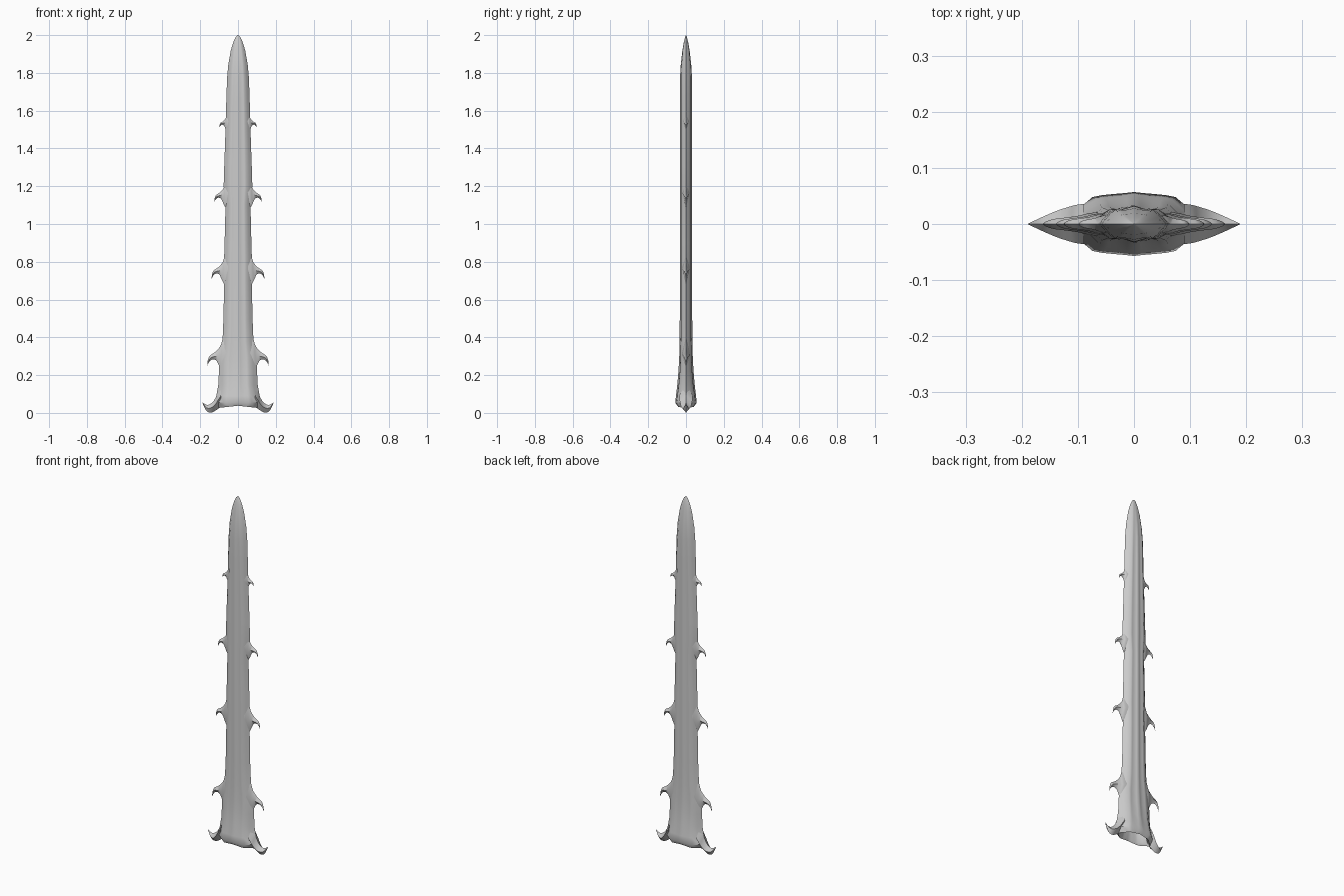
import bpy, bmesh
from mathutils import Vector

if "Cube" in bpy.data.objects:
    bpy.data.objects.remove(bpy.data.objects["Cube"])


def make_object(name, rings, cap_start=True, cap_end=True, angle=0.7):
    """Loft closed rings of points into a smooth-shaded object."""
    bm = bmesh.new()
    loops = [[bm.verts.new(p) for p in ring] for ring in rings]
    n = len(loops[0])
    for a, b in zip(loops, loops[1:]):
        for i in range(n):
            j = (i + 1) % n
            bm.faces.new((a[i], a[j], b[j], b[i]))
    if cap_start:
        bm.faces.new(loops[0])
    if cap_end:
        bm.faces.new(loops[-1])
    bmesh.ops.remove_doubles(bm, verts=bm.verts, dist=1e-5)
    bmesh.ops.recalc_face_normals(bm, faces=bm.faces)
    me = bpy.data.meshes.new(name)
    bm.to_mesh(me)
    bm.free()
    ob = bpy.data.objects.new(name, me)
    bpy.context.collection.objects.link(ob)
    bpy.ops.object.select_all(action='DESELECT')
    ob.select_set(True)
    bpy.context.view_layer.objects.active = ob
    bpy.ops.object.shade_smooth_by_angle(angle=angle)
    return ob


def smooth(pts, steps=4):
    """Catmull-Rom resampling of a list of tuples."""
    p = [Vector(q) for q in pts]
    p = [2 * p[0] - p[1]] + p + [2 * p[-1] - p[-2]]
    out = []
    for i in range(1, len(p) - 2):
        a, b, c, d = p[i - 1:i + 3]
        for k in range(steps):
            t = k / steps
            out.append(0.5 * (2 * b + (c - a) * t + (2 * a - 5 * b + 4 * c - d) * t * t
                              + (3 * b - a - 3 * c + d) * t ** 3))
    out.append(p[-2])
    return out


def section(w, d, z, g, sag=0.0):
    """Ridged blade cross-section; g is the groove depth."""
    q = [(0, 1), (.12, .97 - .06 * g), (.32, .93 - .16 * g),
         (.45, .90 - .08 * g), (.58, .84 - .06 * g), (.8, .42), (1, 0)]
    half = q + [(x, -y) for x, y in q[-2::-1]]
    full = half + [(-x, y) for x, y in half[-2:0:-1]]
    return [(x * w, y * d, z - sag * abs(x)) for x, y in full]


# Blade: half width, half depth, height, groove
profile = [
    (.128, .057, .055, 0), (.115, .053, .09, .2), (.104, .046, .15, .7),
    (.101, .040, .22, 1), (.097, .036, .29, 1), (.082, .034, .38, 1),
    (.077, .033, .50, 1), (.073, .033, .70, 1), (.074, .033, .80, 1),
    (.071, .033, .90, 1), (.066, .033, 1.10, 1), (.076, .033, 1.20, 1),
    (.073, .033, 1.30, 1), (.066, .033, 1.50, 1), (.062, .033, 1.65, .9),
    (.058, .032, 1.77, .6), (.052, .028, 1.84, .3), (.038, .019, 1.92, 0),
    (.026, .012, 1.96, 0), (.012, .005, 1.99, 0), (.001, .001, 2.0, 0)]
# Hollow socket and rolled rim under the blade
socket = [section(.070, .030, .10, 0), section(.088, .038, .048, 0, .01),
          section(.105, .046, .038, 0, .012)]
make_object("blade", socket + [section(*p) for p in profile])


def hook(name, upper, lower, thick, side):
    """Sharp-edged hook between an upper and a lower outline."""
    rings = []
    for u, l, t in zip(smooth(upper), smooth(lower), smooth([(v, 0) for v in thick])):
        m = u.lerp(l, .5)
        y = max(t.x, 0)
        rings.append([(side * u.x, 0, u.y), (side * m.x, y, m.y),
                      (side * l.x, 0, l.y), (side * m.x, -y, m.y)])
    make_object(name, rings, cap_end=False, angle=0.8)


# Barb outline relative to its tip
barb_up = [(-.105, .19), (-.084, .15), (-.07, .105), (-.042, .072), (-.014, .053), (-.003, .027), (0, 0)]
barb_low = [(-.105, -.05), (-.080, -.035), (-.060, .005), (-.048, .027), (-.028, .033), (-.012, .022), (0, 0)]
barb_t = [.022, .019, .015, .012, .009, .005, 0]
barbs = [(.163, .25, 1), (.140, .71, .84), (.126, 1.115, .73), (.099, 1.51, .48)]

# Guard hooks that sweep up from the foot
guard_up = [(.09, .15), (.107, .115), (.118, .082), (.136, .055), (.162, .042), (.19, .056)]
guard_low = [(.088, .036), (.100, .026), (.118, .013), (.142, .002), (.167, .010), (.19, .056)]
guard_t = [.036, .034, .030, .023, .012, 0]

for side, word in ((1, "right"), (-1, "left")):
    for i, (x, z, s) in enumerate(barbs):
        hook(f"barb_{word}_{i + 1}",
             [(x + a * s, z + b * s) for a, b in barb_up],
             [(x + a * s, z + b * s) for a, b in barb_low],
             [t * (.5 + .5 * s) for t in barb_t], side)
    hook(f"guard_hook_{word}", guard_up, guard_low, guard_t, side)
